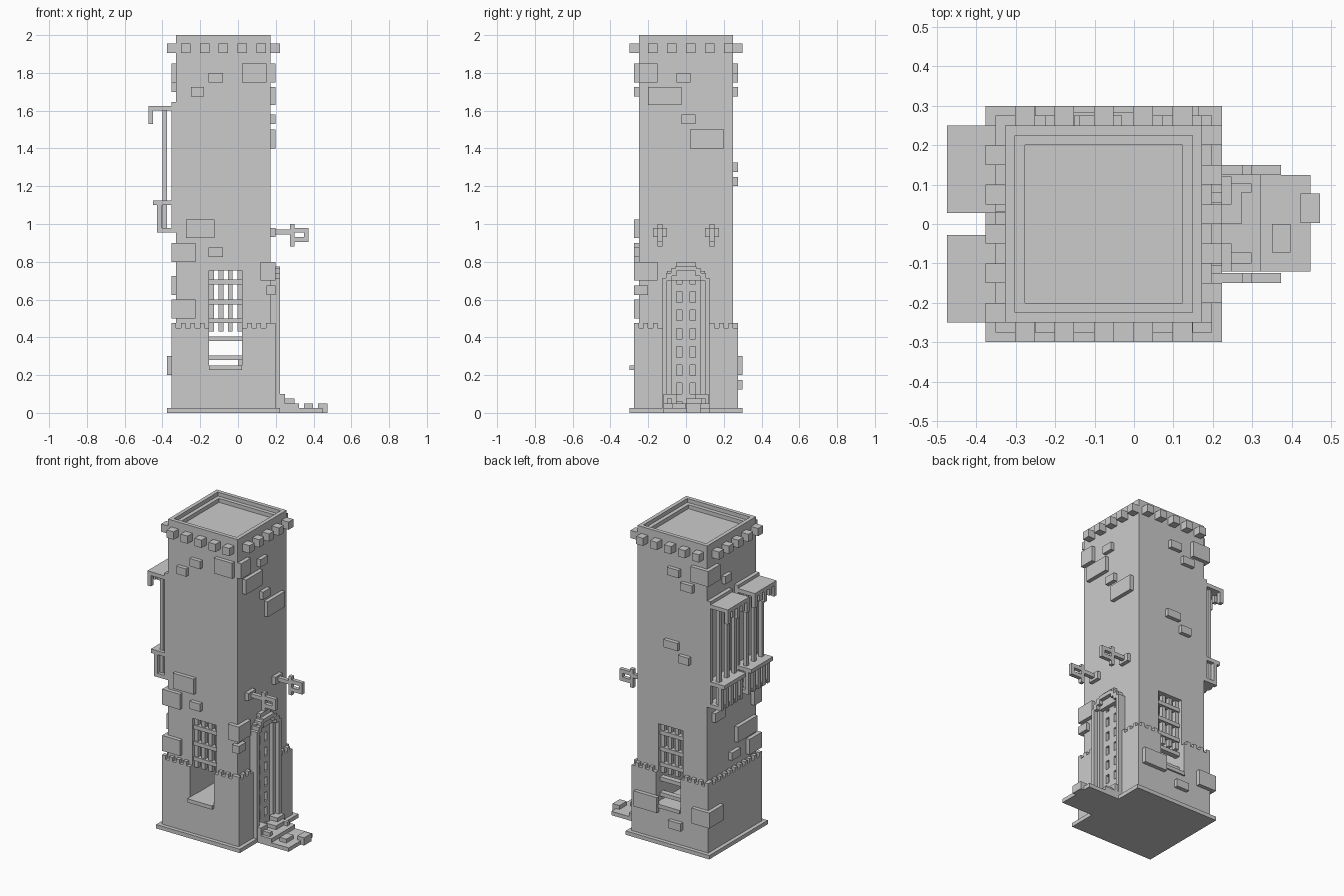
import bpy, bmesh
from mathutils import Matrix, Vector


def boxes(name, items):
    """One object from boxes given as (x0, x1, y0, y1, z0, z1)."""
    bm = bmesh.new()
    for x0, x1, y0, y1, z0, z1 in items:
        c = Vector(((x0 + x1) / 2, (y0 + y1) / 2, (z0 + z1) / 2))
        s = Matrix.Diagonal((x1 - x0, y1 - y0, z1 - z0, 1))
        bmesh.ops.create_cube(bm, size=1, matrix=Matrix.Translation(c) @ s)
    me = bpy.data.meshes.new(name)
    bm.to_mesh(me)
    bm.free()
    ob = bpy.data.objects.new(name, me)
    bpy.context.collection.objects.link(ob)
    return ob


def cut(ob, *items):
    for it in items:
        cutter = boxes("cutter", [it])
        cutter.hide_render = True
        m = ob.modifiers.new("cut", "BOOLEAN")
        m.operation, m.solver, m.object = "DIFFERENCE", "EXACT", cutter
        bpy.context.view_layer.objects.active = ob
        bpy.ops.object.modifier_apply(modifier=m.name)
        bpy.data.objects.remove(cutter)


def flip_y(items):
    return items + [(a, b, -d, -c, e, f) for a, b, c, d, e, f in items]


X0, X1, Y = -0.327, 0.173, 0.25          # tower walls
window = (-0.153, 0.022, -0.4, 0.4, 0.25, 0.755)
door = (0.14, 0.4, -0.1, 0.1, 0.025, 0.725)

# Tower shaft with stepped roof recess, window passage and door niche
tower = boxes("tower", [(X0, X1, -Y, Y, 0.01, 2.0)])
cut(tower, (-0.302, 0.148, -0.225, 0.225, 1.975, 2.1),
    (-0.277, 0.123, -0.2, 0.2, 1.95, 2.1), window, door)

# Thicker base, foot slab and ragged top edge
base = boxes("base", [(-0.352, 0.198, -0.275, 0.275, 0.005, 0.45)])
cut(base, window, door)
boxes("foot_slab", [(-0.377, 0.223, -0.3, 0.3, 0, 0.025)])
teeth = []
for i in range(11):
    x = -0.352 + 0.05 * i
    if not -0.17 < x < 0.02:
        teeth += flip_y([(x, x + 0.025, -0.275, -Y, 0.45, 0.475)])
    y = -0.275 + 0.05 * i
    teeth.append((-0.352, X0, y, y + 0.025, 0.45, 0.475))
    if abs(y + 0.0125) > 0.12:
        teeth.append((X1, 0.198, y, y + 0.025, 0.45, 0.475))
boxes("base_edge_teeth", teeth)

# Row of blocks under the parapet
blocks = []
for i in range(5):
    x, y = -0.302 + 0.1 * i, -0.2 + 0.1 * i
    blocks += flip_y([(x, x + 0.05, -0.3, -Y, 1.905, 1.955)])
    blocks += [(X1, 0.223, y, y + 0.05, 1.905, 1.955),
               (-0.377, X0, -y - 0.05, -y, 1.905, 1.955)]
boxes("parapet_blocks", blocks)

# Window grilles and sills
front_bars, back_bars = [], []
for x in (-0.153, -0.103, -0.053, -0.003):
    front_bars.append((x, x + 0.025, -0.225, -0.2, 0.43, 0.755))
    back_bars.append((x, x + 0.025, 0.2, 0.225, 0.43, 0.755))
for z in (0.28, 0.38, 0.475, 0.575, 0.68):
    back_bars.append((-0.153, 0.022, 0.2, 0.235, z, z + 0.025))
    if z > 0.4:
        front_bars.append((-0.153, 0.022, -0.235, -0.2, z, z + 0.025))
boxes("front_grille", front_bars)
boxes("back_grille", back_bars)
boxes("window_sills", [(-0.153, 0.022, -0.3, -0.2, 0.228, 0.252),
                       (-0.153, 0.022, 0.2, 0.285, 0.228, 0.252)])

# Door: stepped surround, inner frame, leaf and slotted lattice
boxes("door_surround", flip_y([
    (0.165, 0.223, 0.1, 0.125, 0.02, 0.715),
    (0.165, 0.223, 0.075, 0.105, 0.7, 0.74),
    (0.165, 0.223, 0.05, 0.08, 0.725, 0.765)])
    + [(0.165, 0.223, -0.055, 0.055, 0.75, 0.775),
       (0.165, 0.198, -0.05, 0.05, 0.775, 0.8)])
boxes("door_frame", flip_y([(0.14, 0.198, 0.078, 0.1, 0.025, 0.715)])
      + [(0.14, 0.198, -0.1, 0.1, 0.7, 0.75)])
boxes("door_leaf", [(0.13, 0.152, -0.1, 0.1, 0.02, 0.72)])
lattice = [(0.15, 0.173, -0.022, 0.022, 0.025, 0.7)]
lattice += flip_y([(0.15, 0.173, 0.05, 0.078, 0.025, 0.7)])
for i in range(7):
    lattice += flip_y([(0.15, 0.173, 0.022, 0.05, 0.08 + 0.097 * i - 0.02, 0.1 + 0.097 * i)])
boxes("door_lattice", lattice)

# Porch steps and loose stones
boxes("porch", [(0.15, 0.448, -0.12, 0.125, 0, 0.025),
                (0.2, 0.323, -0.12, 0.125, 0.02, 0.05)])
boxes("porch_stones", [
    (0.223, 0.298, 0.08, 0.103, 0.05, 0.075), (0.2, 0.273, 0, 0.103, 0.05, 0.075),
    (0.223, 0.298, -0.1, -0.073, 0.05, 0.075), (0.19, 0.248, -0.12, -0.05, 0.05, 0.1),
    (0.19, 0.248, 0.05, 0.12, 0.05, 0.1),
    (0.35, 0.398, -0.073, 0, 0.02, 0.05), (0.423, 0.473, 0.003, 0.077, 0, 0.05)])

# Pair of wall brackets beside the door
boxes("wall_brackets", flip_y([
    (X1, 0.198, 0.1, 0.175, 0.93, 0.98),
    (X1, 0.28, 0.125, 0.15, 0.945, 0.97),
    (0.275, 0.298, 0.125, 0.15, 0.88, 1.0),
    (0.298, 0.373, 0.125, 0.15, 0.955, 0.98),
    (0.298, 0.373, 0.125, 0.15, 0.905, 0.93),
    (0.35, 0.373, 0.125, 0.15, 0.92, 0.96)]))

# Left side: two awnings with posts and slatted balconies
awning, posts, balcony = [], [], []
for y0 in (-0.25, 0.028):
    y1 = y0 + 0.222
    awning += [(-0.475, X0, y0, y1, 1.6, 1.625),
               (-0.352, X0, y0, y1, 1.6, 1.645)]
    for i in range(5):
        y = y0 + 0.049 * i
        awning.append((-0.475, -0.45, y, y + 0.026, 1.53 if i % 2 == 0 else 1.555, 1.605))
        balcony.append((-0.428, -0.403, y, y + 0.026, 0.955, 1.105))
    for y in (y0 + 0.02, y0 + 0.098, y0 + 0.176):
        posts.append((-0.4, -0.377, y, y + 0.025, 0.955, 1.6))
    balcony += [(-0.45, X0, y0, y1, 1.1, 1.125),
                (-0.42, X0, y0, y1, 0.955, 0.98)]
    for y in (y0, y1 - 0.025):
        posts.append((-0.352, X0, y, y + 0.025, 0.955, 1.6))
boxes("awnings", awning)
boxes("awning_posts", posts)
boxes("balconies", balcony)

# Raised stones: (start, end, z0, z1) along each wall
front = [(0.02, 0.15, 1.75, 1.85), (-0.155, -0.08, 1.75, 1.8), (-0.25, -0.18, 1.675, 1.725),
         (-0.275, -0.125, 0.925, 1.025), (-0.352, -0.225, 0.8, 0.9),
         (-0.155, -0.08, 0.825, 0.875), (-0.352, -0.225, 0.5, 0.6),
         (0.12, 0.198, 0.7, 0.8), (0.15, 0.198, 0.625, 0.675)]
back = [(-0.138, -0.055, 1.75, 1.8), (-0.352, -0.225, 1.75, 1.85), (-0.235, -0.15, 1.675, 1.725),
        (-0.13, -0.03, 1.275, 1.325), (-0.21, -0.135, 1.2, 1.25)]
right = [(-0.25, -0.15, 1.75, 1.85), (-0.05, 0.025, 1.75, 1.8), (-0.2, -0.025, 1.63, 1.725),
         (-0.025, 0.05, 1.53, 1.58), (0.022, 0.2, 1.4, 1.5),
         (-0.275, -0.15, 0.7, 0.8), (-0.275, -0.2, 0.625, 0.675)]
left = [(0.15, 0.275, 1.75, 1.85), (0.03, 0.1, 1.7, 1.75), (-0.23, -0.03, 0.625, 0.725),
        (-0.06, 0.03, 0.53, 0.58), (-0.275, -0.2, 0.8, 0.9), (0.1, 0.2, 0.84, 0.9),
        (-0.275, -0.15, 0.5, 0.6)]
boxes("front_stones", [(a, b, -0.275, -Y, c, d) for a, b, c, d in front])
boxes("back_stones", [(a, b, Y, 0.275, c, d) for a, b, c, d in back])
boxes("right_stones", [(X1, 0.198, a, b, c, d) for a, b, c, d in right])
boxes("left_stones", [(-0.352, X0, a, b, c, d) for a, b, c, d in left])
boxes("base_stones", [(0.0, 0.165, 0.275, 0.3, 0.2, 0.3), (-0.17, -0.08, 0.275, 0.3, 0.125, 0.175),
                      (-0.377, -0.25, 0.275, 0.3, 0.2, 0.3), (-0.377, -0.352, 0.15, 0.3, 0.2, 0.3)])
